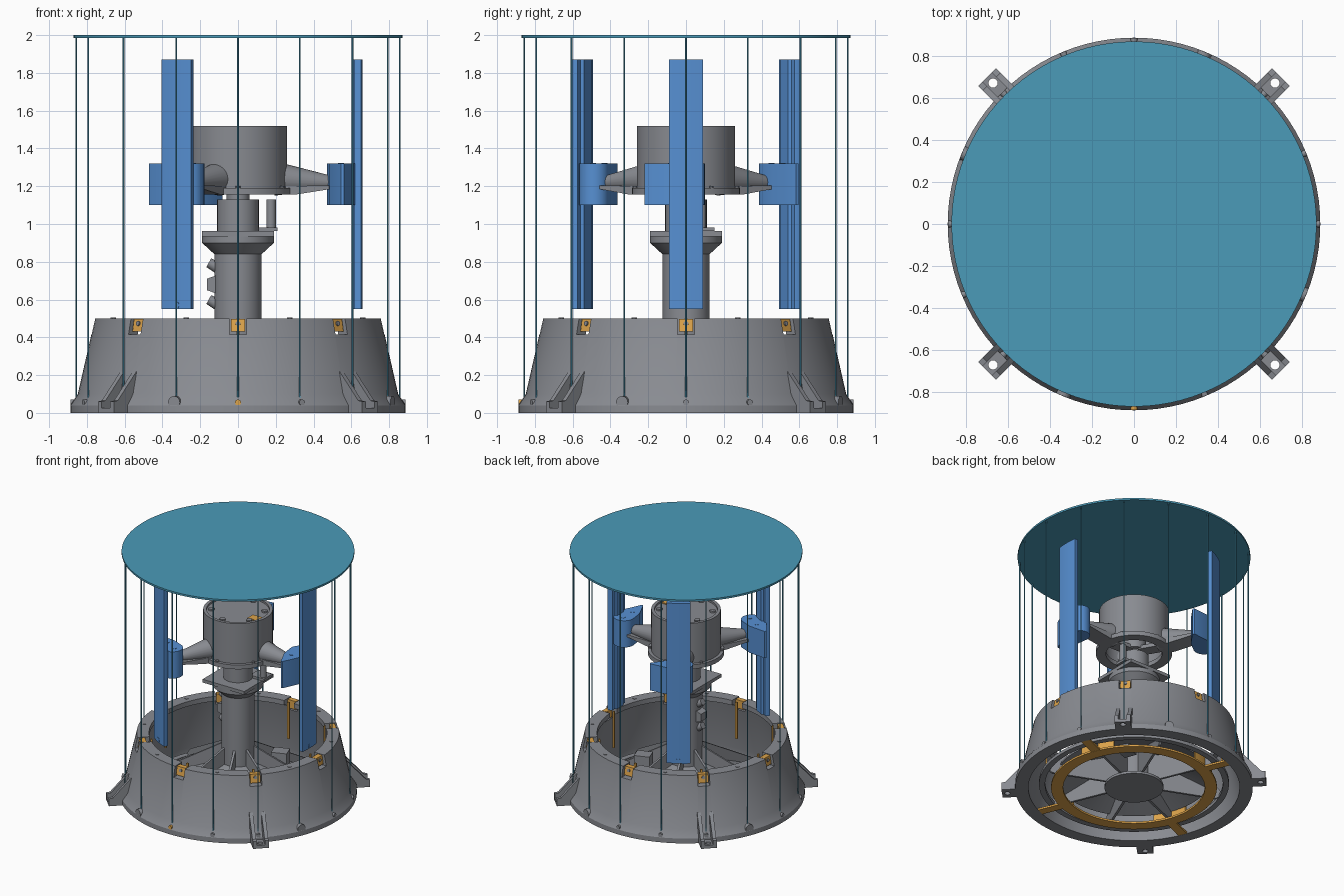
import bpy, bmesh
from math import sin, cos, pi, radians
from mathutils import Matrix, Vector

if "Cube" in bpy.data.objects:
    bpy.data.objects.remove(bpy.data.objects["Cube"])


def material(name, r, g, b):
    m = bpy.data.materials.new(name)
    m.use_nodes = True
    m.diffuse_color = (r, g, b, 1)
    m.node_tree.nodes["Principled BSDF"].inputs["Base Color"].default_value = (r, g, b, 1)
    return m


GREY = material("machine grey", .25, .26, .285)
BLUE = material("blade blue", .095, .28, .65)
TEAL = material("cover teal", .07, .325, .48)
ORANGE = material("bracket orange", .72, .37, .07)
made = []


def finish(name, bm, mat, angle=0):
    """Turn a bmesh into an object, rotated about z by angle degrees."""
    bmesh.ops.remove_doubles(bm, verts=bm.verts, dist=1e-5)
    bmesh.ops.recalc_face_normals(bm, faces=bm.faces)
    bm.transform(Matrix.Rotation(radians(angle), 4, 'Z'))
    mesh = bpy.data.meshes.new(name)
    bm.to_mesh(mesh)
    bm.free()
    mesh.materials.append(mat)
    ob = bpy.data.objects.new(name, mesh)
    bpy.context.collection.objects.link(ob)
    made.append(ob)
    return ob


def lathe(name, profile, mat, seg=64, start=0, sweep=360, angle=0):
    """Closed (radius, z) outline turned about z."""
    bm = bmesh.new()
    full = sweep == 360
    count = seg if full else seg + 1
    rings = []
    for i in range(count):
        a = radians(start + sweep * i / seg)
        rings.append([bm.verts.new((r * cos(a), r * sin(a), z)) for r, z in profile])
    n = len(profile)
    for i in range(seg):
        p, q = rings[i], rings[(i + 1) % count]
        for j in range(n):
            k = (j + 1) % n
            if profile[j][0] or profile[k][0]:
                bm.faces.new((p[j], q[j], q[k], p[k]))
    if not full:
        bm.faces.new(rings[0])
        bm.faces.new(rings[-1])
    return finish(name, bm, mat, angle)


def cylinder(name, r, z0, z1, mat, seg=48):
    return lathe(name, [(0, z0), (r, z0), (r, z1), (0, z1)], mat, seg)


def prism(name, outline, lo, hi, mat, angle=0, upright=False):
    """Extrude an outline along z, or an upright (radius, z) one along y."""
    bm = bmesh.new()
    put = (lambda a, b, c: (a, c, b)) if upright else (lambda a, b, c: (a, b, c))
    low = [bm.verts.new(put(a, b, lo)) for a, b in outline]
    top = [bm.verts.new(put(a, b, hi)) for a, b in outline]
    bm.faces.new(low)
    bm.faces.new(top)
    for i in range(len(low)):
        j = (i + 1) % len(low)
        bm.faces.new((low[i], low[j], top[j], top[i]))
    return finish(name, bm, mat, angle)


def box(name, x0, x1, y0, y1, z0, z1, mat, angle=0):
    return prism(name, [(x0, y0), (x1, y0), (x1, y1), (x0, y1)], z0, z1, mat, angle)


def rod(name, start, end, r0, r1, mat, seg=12, angle=0):
    a, b = Vector(start), Vector(end)
    bm = bmesh.new()
    spin = (b - a).to_track_quat('Z', 'Y').to_matrix().to_4x4()
    bmesh.ops.create_cone(bm, cap_ends=True, segments=seg, radius1=r0, radius2=r1,
                          depth=(b - a).length, matrix=Matrix.Translation((a + b) / 2) @ spin)
    return finish(name, bm, mat, angle)


# Base wall with eight rim notches
wall = lathe("base_wall", [(.79, 0), (.888, 0), (.888, .04), (.848, .1), (.757, .5),
                           (.665, .5), (.665, .46), (.70, .45), (.79, .05)], GREY, 96)
bm = bmesh.new()
for i in range(8):
    place = Matrix.Rotation(i * pi / 4, 4, 'Z') @ Matrix.Translation((.73, 0, .465))
    bmesh.ops.create_cube(bm, size=1, matrix=place @ Matrix.Diagonal((.2, .09, .1, 1)))
cutter = finish("notch_cutter", bm, GREY)
cut = wall.modifiers.new("notches", 'BOOLEAN')
cut.operation, cut.object = 'DIFFERENCE', cutter
bpy.context.view_layer.objects.active = wall
bpy.ops.object.modifier_apply(modifier=cut.name)
made.remove(cutter)
bpy.data.objects.remove(cutter)

# Conical floor, hub plate, inner ring and ribs
lathe("base_floor", [(.11, .26), (.58, .09), (.58, .105), (.11, .28)], GREY, 64)
lathe("inner_ring", [(.665, .03), (.71, .03), (.71, .055), (.665, .055)], GREY, 64)
cylinder("bottom_plate", .22, 0, .02, GREY)
for i in range(8):
    a = 22.5 + 45 * i
    prism("floor_rib", [(.1, .016), (.64, .016), (.7, .06), (.64, .12), (.1, .42)],
          -.009, .009, GREY, a, True)
box("control_box", .24, .36, .06, .16, .12, .34, GREY, 20)

# Orange mounting ring with tabs and standing lips
lathe("mounting_ring", [(.53, 0), (.62, 0), (.62, .015), (.53, .015)], ORANGE, 64)
for i in range(4):
    a = 22.5 + 90 * i
    box("ring_tab", .60, .80, -.035, .035, .001, .016, ORANGE, a)
    lathe("ring_lip", [(.588, .012), (.602, .012), (.602, .13), (.588, .13)], ORANGE,
          8, -13, 26, a)

# Orange clips set in the notches, with strips down the inside
for i in range(8):
    a = 45 * i
    prism("rim_clip", [(.70, .43), (.752, .43), (.740, .498), (.70, .498)],
          -.038, .038, ORANGE, a, True)
    box("clip_strip", .652, .664, -.008, .008, .2, .5, ORANGE, a)
    rod("clip_bolt", (.72, 0, .468), (.752, 0, .474), .013, .013, GREY, 10, a)
    rod("rim_screw", (.715, 0, .49), (.715, 0, .504), .014, .014, GREY, 10, a + 22.5)

# Slotted feet with a bolt hole in each sole
for i in range(4):
    a = 45 + 90 * i
    curve = bpy.data.curves.new("foot_sole", 'CURVE')
    curve.dimensions, curve.fill_mode, curve.extrude = '2D', 'BOTH', .0125
    hole = [(.95 + .022 * cos(t * pi / 8), .022 * sin(t * pi / 8)) for t in range(16)]
    for pts in ([(.80, -.06), (.99, -.06), (.99, .06), (.80, .06)], hole):
        s = curve.splines.new('POLY')
        s.points.add(len(pts) - 1)
        for p, (x, y) in zip(s.points, pts):
            p.co = (x, y, 0, 1)
        s.use_cyclic_u = True
    tmp = bpy.data.objects.new("foot_outline", curve)
    bm = bmesh.new()
    bm.from_mesh(tmp.to_mesh())
    tmp.to_mesh_clear()
    bpy.data.objects.remove(tmp)
    bm.transform(Matrix.Translation((0, 0, .0125)))
    finish("foot_sole", bm, GREY, a)
    for s in (-1, 1):
        lo, hi = sorted((s * .032, s * .06))
        prism("foot_cheek", [(.79, 0), (.99, 0), (.99, .06), (.96, .065), (.82, .22), (.79, .22)],
              lo, hi, GREY, a, True)

# Wire cage and round cover
cylinder("cover_disc", .87, 1.985, 2, TEAL, 96)
for i in range(16):
    a = 22.5 * i
    rod("cage_wire", (.857, 0, .055), (.857, 0, 1.99), .0045, .0045, TEAL, 8, a)
    size = .034 if i % 4 == 3 else .016
    rod("wire_anchor", (.84, 0, .055), (.887, 0, .055), size, size,
        ORANGE if i == 12 else GREY, 16, a)

# Central column with its collar and square plate
lathe("column", [(0, .02), (.125, .02), (.125, .84), (.19, .90), (.19, .94), (0, .94)], GREY)
box("square_plate", -.19, .19, -.19, .19, .935, .962, GREY)
cylinder("bearing_housing", .11, .96, 1.13, GREY)
cylinder("shaft", .06, 1.12, 1.2, GREY, 32)
box("sensor_shelf", .08, .21, .04, .15, .962, .982, GREY)
rod("sensor_post", (.175, .08, .98), (.175, .08, 1.13), .025, .025, GREY, 20)
for z in (.60, .795):
    rod("cable_clamp", (-.10, 0, z - .03), (-.155, 0, z), .032, .026, GREY, 16)
prism("cable_box", [(-.11, .63), (-.165, .65), (-.165, .71), (-.11, .73)],
      -.04, .04, GREY, 0, True)

# Rotor hub: open skirt below, recessed lid above
lathe("hub_shell", [(.22, 1.19), (.26, 1.19), (.26, 1.52), (.235, 1.52), (.235, 1.505),
                    (0, 1.505), (0, 1.46), (.22, 1.46)], GREY)
lathe("hub_ring", [(.21, 1.155), (.285, 1.155), (.285, 1.19), (.21, 1.19)], GREY)
cylinder("hub_core", .09, 1.17, 1.47, GREY, 32)
box("lid_insert", .14, .225, -.075, -.005, 1.5, 1.513, ORANGE)
for i in range(6):
    a = 60 * i + 30
    rod("lid_bolt", (.2, 0, 1.5), (.2, 0, 1.519), .022, .022, GREY, 12, a)
    rod("ring_bolt", (.27, 0, 1.185), (.27, 0, 1.2), .012, .012, GREY, 8, a)

# Three arms, wing-shaped clamps and blades
nose = [(.55 + .08 * cos(t * pi / 12), .02 + .08 * sin(t * pi / 12)) for t in range(13)]
clamp = nose + [(.485, -.09), (.545, -.22), (.56, -.22), (.62, -.09)]
half = [(.60, .04), (.615, .05), (.615, .082), (.63, .09), (.652, .09), (.658, .035)]
blade = half + [(r, -t) for r, t in reversed(half)]
for a in (0, 120, 240):
    box("hub_spoke", .05, .23, -.05, .05, 1.16, 1.19, GREY, a)
    rod("arm", (.2, 0, 1.24), (.49, 0, 1.22), .09, .036, GREY, 24, a)
    prism("arm_web", [(.24, 1.155), (.30, 1.155), (.49, 1.185), (.49, 1.205), (.24, 1.2)],
          -.07, .07, GREY, a, True)
    prism("blade_clamp", clamp, 1.1, 1.32, BLUE, a)
    for y in (-.08, .04):
        rod("clamp_bolt", (.545, y, 1.31), (.545, y, 1.323), .016, .016, BLUE, 12, a)
    prism("blade", blade, .55, 1.87, BLUE, a)
    rod("blade_pin", (.63, 0, .57), (.66, 0, .57), .02, .02, BLUE, 16, a)

# Smooth the round parts and keep edges sharp
bpy.ops.object.select_all(action='DESELECT')
for ob in made:
    ob.select_set(True)
bpy.context.view_layer.objects.active = made[0]
bpy.ops.object.shade_smooth_by_angle(angle=radians(30))
